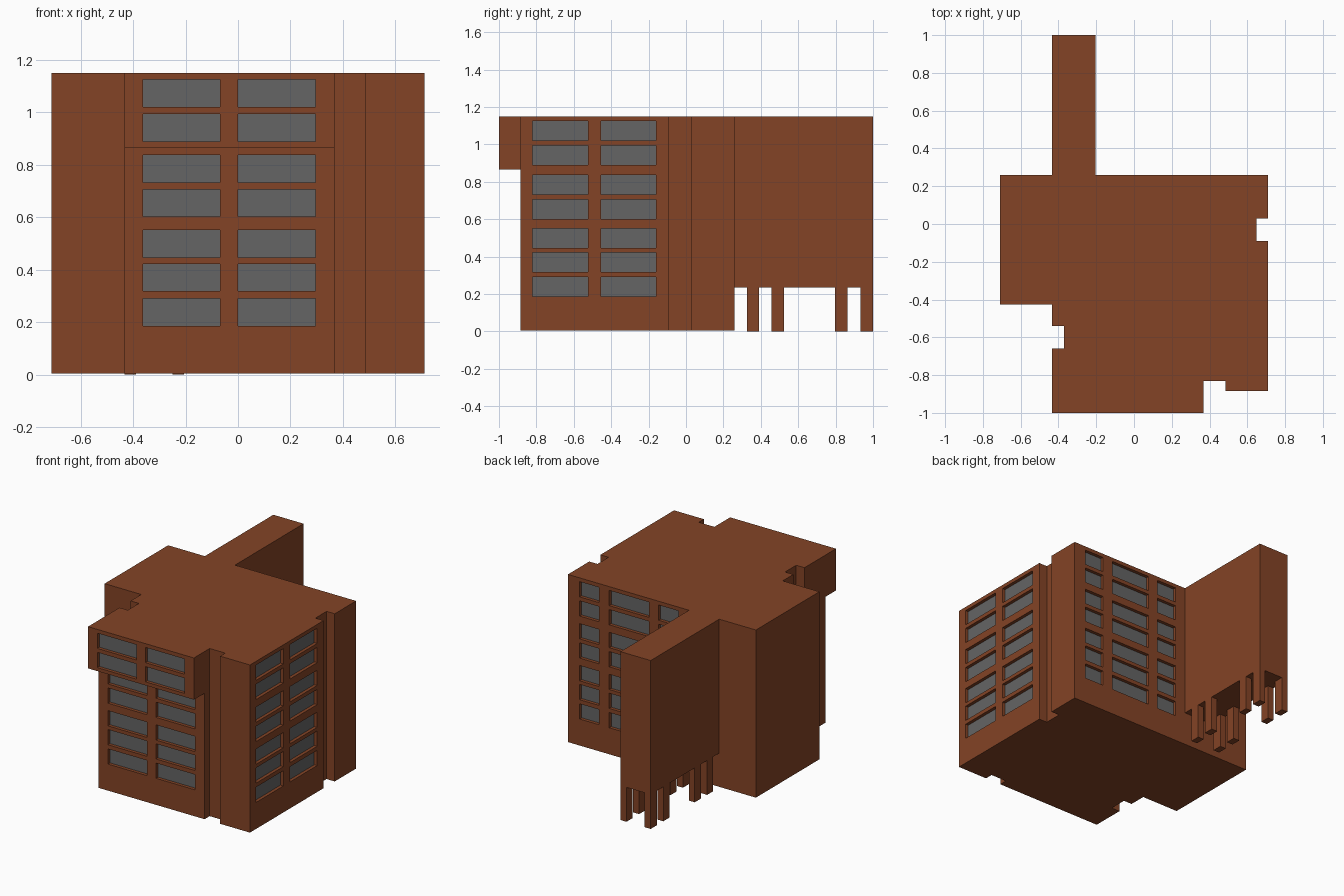
import bpy, bmesh

if "Cube" in bpy.data.objects:
    bpy.data.objects.remove(bpy.data.objects["Cube"])

BASE, TOP = 0.005, 1.15
OVERHANG_Z = 0.865
DEPTH = 0.025          # window recess


def material(name, rgb):
    m = bpy.data.materials.new(name)
    m.diffuse_color = (*rgb, 1.0)
    m.use_nodes = True
    m.node_tree.nodes["Principled BSDF"].inputs["Base Color"].default_value = m.diffuse_color
    return m


brown = material("brown wall", (0.23, 0.057, 0.019))
grey = material("grey glass", (0.128, 0.128, 0.128))


def add_box(bm, lo, hi):
    v = [bm.verts.new((x, y, z)) for z in (lo[2], hi[2])
         for x, y in ((lo[0], lo[1]), (hi[0], lo[1]), (hi[0], hi[1]), (lo[0], hi[1]))]
    for f in ((3, 2, 1, 0), (4, 5, 6, 7), (0, 1, 5, 4), (1, 2, 6, 5), (2, 3, 7, 6), (3, 0, 4, 7)):
        bm.faces.new([v[i] for i in f])


def make_object(name, bm, mat):
    bmesh.ops.recalc_face_normals(bm, faces=bm.faces)
    me = bpy.data.meshes.new(name)
    bm.to_mesh(me)
    bm.free()
    me.materials.append(mat)
    ob = bpy.data.objects.new(name, me)
    bpy.context.collection.objects.link(ob)
    return ob


def boxes(name, items, mat):
    bm = bmesh.new()
    for lo, hi in items:
        add_box(bm, lo, hi)
    return make_object(name, bm, mat)


def prism(name, outline, z0, z1, mat):
    bm = bmesh.new()
    face = bm.faces.new([bm.verts.new((x, y, z0)) for x, y in outline])
    up = bmesh.ops.extrude_face_region(bm, geom=[face])["geom"]
    bmesh.ops.translate(bm, vec=(0, 0, z1 - z0),
                        verts=[g for g in up if isinstance(g, bmesh.types.BMVert)])
    return make_object(name, bm, mat)


# Main block with vertical notches in its plan
body = prism("main_block", [
    (-0.71, 0.26), (-0.71, -0.425), (-0.433, -0.425), (-0.433, -0.54),
    (-0.37, -0.54), (-0.37, -0.66), (-0.433, -0.66), (-0.433, -0.885),
    (0.367, -0.885), (0.367, -0.83), (0.485, -0.83), (0.485, -0.885),
    (0.71, -0.885), (0.71, -0.09), (0.648, -0.09), (0.648, 0.03),
    (0.71, 0.03), (0.71, 0.26)], BASE, TOP, brown)

# Overhanging upper floors at the front
overhang = boxes("front_overhang", [((-0.433, -1.0, OVERHANG_Z), (0.367, -0.885, TOP))], brown)

# Rear wing raised on two rows of piles
boxes("rear_wing", [((-0.433, 0.26, 0.235), (-0.205, 1.0, TOP))], brown)
boxes("wing_piles", [((x, y, 0.0), (x + 0.045, y + 0.066, 0.235))
                     for x in (-0.433, -0.25) for y in (0.325, 0.458, 0.797, 0.934)], brown)

# Window rows (z ranges) and facades: normal axis, plane, outward sign, columns, rows
ROWS = [(z, z + 0.104) for z in (0.186, 0.318, 0.447, 0.602, 0.733, 0.889, 1.02)]
FRONT = [(-0.363, -0.068), (0.0, 0.295)]
FACADES = {
    "front_lower_windows": (1, -0.885, -1, FRONT, ROWS[:5]),
    "front_upper_windows": (1, -1.0, -1, FRONT, ROWS[5:]),
    "right_windows": (0, 0.71, 1, [(-0.82, -0.525), (-0.455, -0.16)], ROWS),
    "back_windows": (1, 0.26, 1, [(0.475, 0.622), (0.097, 0.398), (-0.127, 0.025)], ROWS),
}


def window_boxes(axis, plane, sign, cols, rows, inner, outer):
    a, b = sorted((plane + sign * inner, plane + sign * outer))
    for c0, c1 in cols:
        for z0, z1 in rows:
            if axis == 0:
                yield (a, c0, z0), (b, c1, z1)
            else:
                yield (c0, a, z0), (c1, b, z1)


# Recess the windows
cutter = boxes("window_cutter", [b for f in FACADES.values()
                                 for b in window_boxes(*f, -DEPTH, 0.02)], brown)
for ob in (body, overhang):
    mod = ob.modifiers.new("windows", 'BOOLEAN')
    mod.operation, mod.solver, mod.object = 'DIFFERENCE', 'EXACT', cutter
dg = bpy.context.evaluated_depsgraph_get()
cut = [(ob, bpy.data.meshes.new_from_object(ob.evaluated_get(dg))) for ob in (body, overhang)]
for ob, me in cut:
    ob.modifiers.clear()
    ob.data = me
bpy.data.objects.remove(cutter)

# Glass panes at the back of each recess
for name, f in FACADES.items():
    boxes(name, window_boxes(*f, -DEPTH - 0.002, -DEPTH + 0.003), grey)
